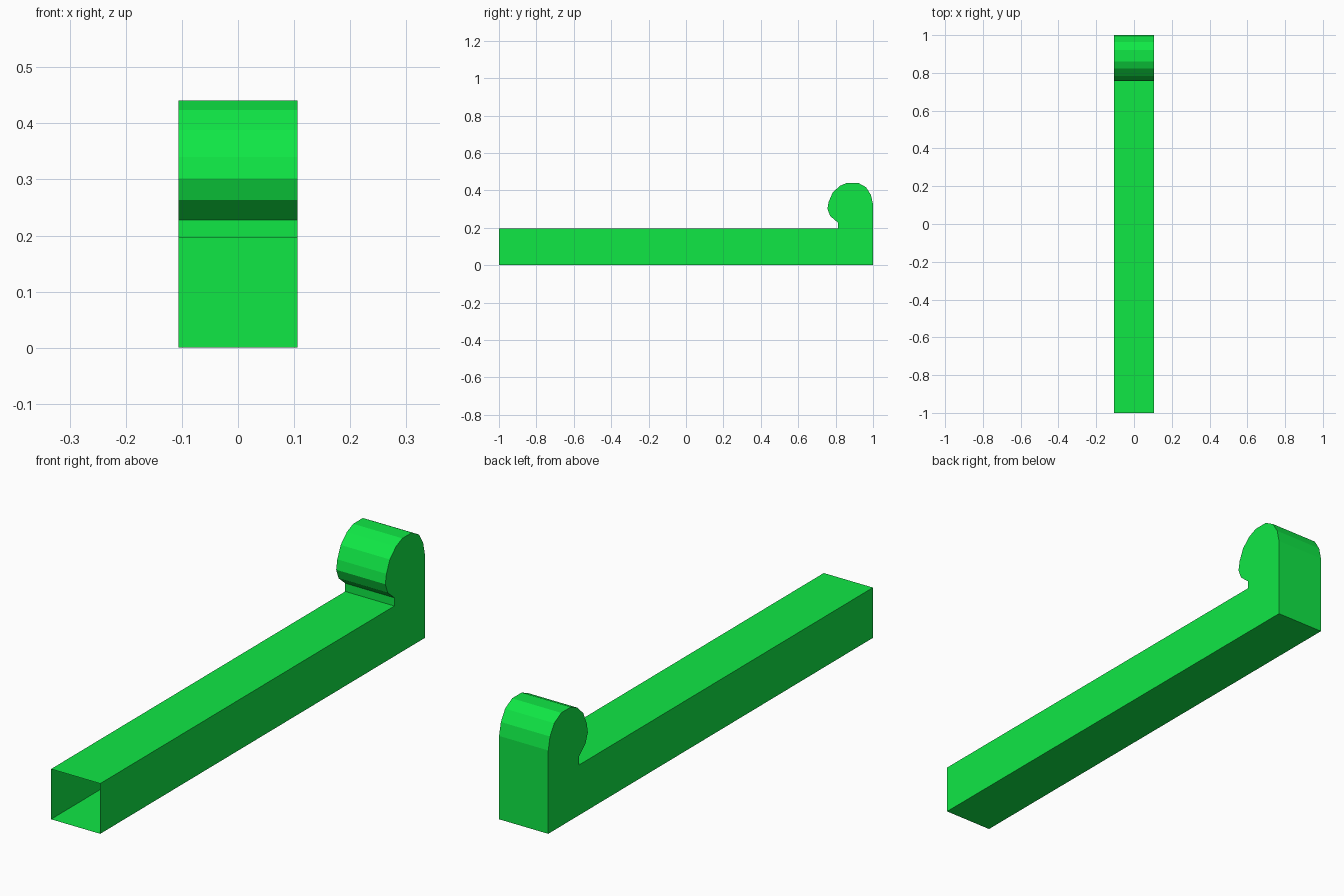
import bpy, bmesh

if "Cube" in bpy.data.objects:
    bpy.data.objects.remove(bpy.data.objects["Cube"])

HALF_WIDTH = 0.106

# Side profile (y, z): open front end, long bar, upright with rounded curl at the back
profile = [
    (-1.0, 0.0), (1.0, 0.0), (1.0, 0.325),
    (0.989, 0.375), (0.963, 0.417), (0.92, 0.441), (0.861, 0.441),
    (0.822, 0.424), (0.784, 0.388), (0.763, 0.34), (0.756, 0.302),
    (0.771, 0.263), (0.812, 0.228), (0.812, 0.196), (-1.0, 0.196),
]

bm = bmesh.new()
left = [bm.verts.new((-HALF_WIDTH, y, z)) for y, z in profile]
right = [bm.verts.new((HALF_WIDTH, y, z)) for y, z in profile]

# Side walls
bm.faces.new(right)
bm.faces.new(left[::-1])

# Strips joining the sides; the closing strip is left out so the front stays open
for i in range(len(profile) - 1):
    bm.faces.new((left[i], left[i + 1], right[i + 1], right[i]))

mesh = bpy.data.meshes.new("hollow_bar_with_hook")
bm.to_mesh(mesh)
bm.free()

bar = bpy.data.objects.new("hollow_bar_with_hook", mesh)
bpy.context.collection.objects.link(bar)

# Bright green material
green = bpy.data.materials.new("green")
green.diffuse_color = (0.005, 0.8, 0.06, 1.0)
green.use_nodes = True
green.node_tree.nodes["Principled BSDF"].inputs["Base Color"].default_value = green.diffuse_color
mesh.materials.append(green)
